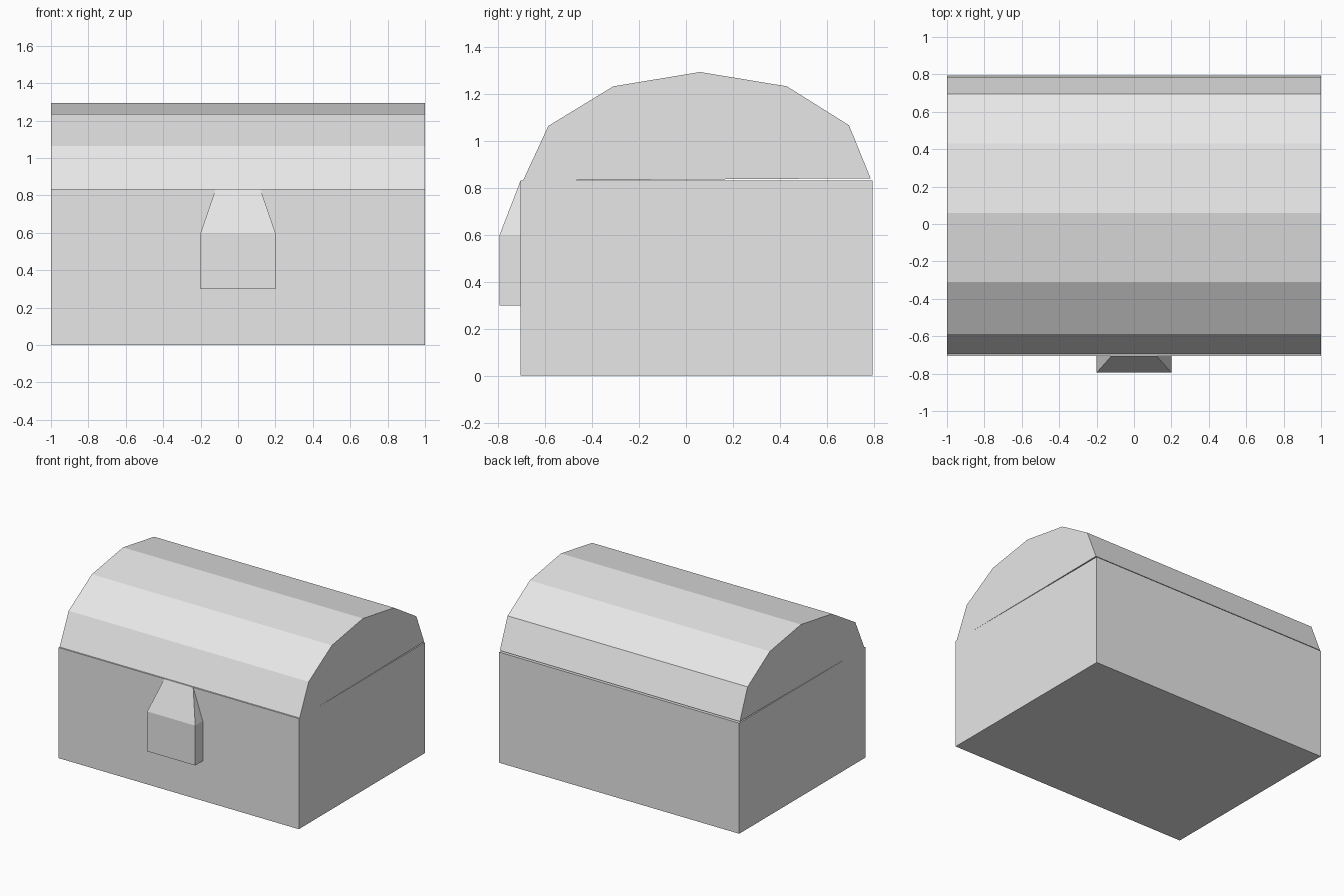
import bpy

default = bpy.data.objects.get("Cube")
if default:
    bpy.data.objects.remove(default, do_unlink=True)

grey = bpy.data.materials.new("plain_grey")
grey.use_nodes = True
colour = (0.8, 0.8, 0.8, 1)
grey.diffuse_color = colour
grey.node_tree.nodes["Principled BSDF"].inputs["Base Color"].default_value = colour


def make_object(name, verts, faces):
    mesh = bpy.data.meshes.new(name)
    mesh.from_pydata(verts, [], faces)
    mesh.materials.append(grey)
    obj = bpy.data.objects.new(name, mesh)
    bpy.context.collection.objects.link(obj)
    return obj


def extrude_profile(name, profile, half_width):
    """Extrude a (y, z) profile, clockwise seen from +x, along x."""
    n = len(profile)
    verts = [(x, y, z) for x in (-half_width, half_width) for y, z in profile]
    faces = [tuple(range(n)), tuple(reversed(range(n, 2 * n)))]
    for i in range(n):
        j = (i + 1) % n
        faces.append((i, i + n, j + n, j))
    return make_object(name, verts, faces)


# Chest body
front, back, rim = -0.705, 0.795, 0.833
extrude_profile("chest_body", [(front, 0), (front, rim), (back, rim), (back, 0)], 1)

# Faceted barrel lid, tipped very slightly so a thin gap shows at the back
extrude_profile("chest_lid", [
    (-0.695, 0.832), (-0.587, 1.065), (-0.31, 1.234), (0.06, 1.295),
    (0.43, 1.234), (0.695, 1.068), (0.787, 0.842)], 1)

# Latch: a block whose top tapers back to a narrow edge under the lid
face = -0.795
latch = []
for side in (-1, 1):
    latch += [(side * 0.2, front, 0.3), (side * 0.2, face, 0.3),
              (side * 0.2, face, 0.6), (side * 0.2, front, 0.6),
              (side * 0.12, front, rim)]
make_object("latch", latch, [
    (0, 3, 2, 1), (5, 6, 7, 8),          # block sides
    (2, 3, 4), (7, 9, 8),                # tapered sides
    (1, 2, 7, 6), (2, 4, 9, 7),          # front and slope
    (0, 1, 6, 5), (0, 5, 8, 9, 4, 3)])   # underside and back
